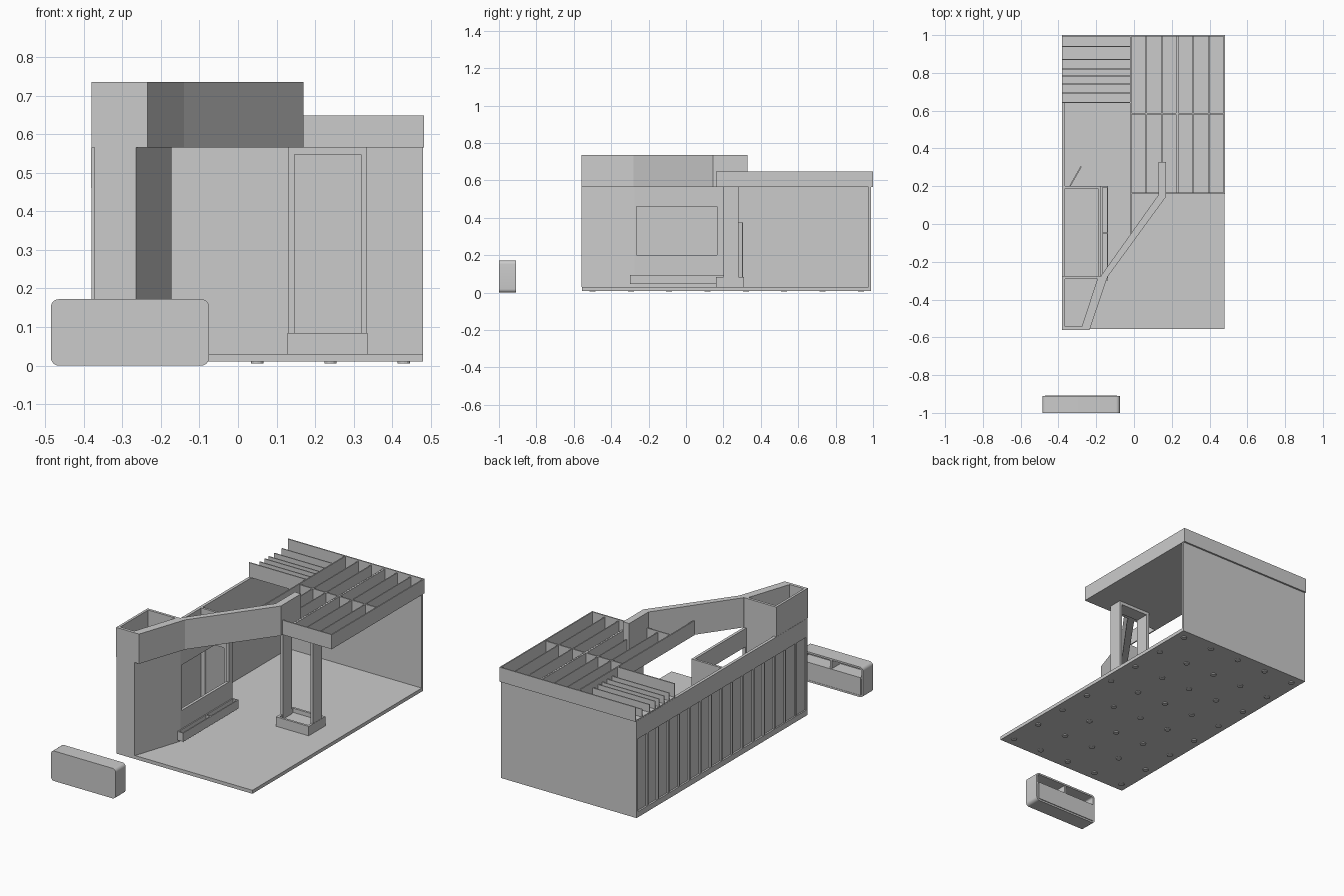
import bpy, bmesh

def finish(name, bm):
    bmesh.ops.recalc_face_normals(bm, faces=bm.faces)
    me = bpy.data.meshes.new(name)
    bm.to_mesh(me)
    bm.free()
    ob = bpy.data.objects.new(name, me)
    bpy.context.collection.objects.link(ob)
    return ob

def boxes(name, items):
    """One object from boxes given as (x0, x1, y0, y1, z0, z1)."""
    bm = bmesh.new()
    for x0, x1, y0, y1, z0, z1 in items:
        vs = bmesh.ops.create_cube(bm, size=1)['verts']
        for v in vs:
            v.co = ((x0 + x1) / 2 + v.co.x * (x1 - x0),
                    (y0 + y1) / 2 + v.co.y * (y1 - y0),
                    (z0 + z1) / 2 + v.co.z * (z1 - z0))
    return finish(name, bm)

def prism(name, pts, z0, z1):
    """Vertical extrusion of a plan outline."""
    bm = bmesh.new()
    lo = [bm.verts.new((x, y, z0)) for x, y in pts]
    hi = [bm.verts.new((x, y, z1)) for x, y in pts]
    n = len(pts)
    bm.faces.new(lo)
    bm.faces.new(hi)
    for i in range(n):
        j = (i + 1) % n
        bm.faces.new((lo[i], lo[j], hi[j], hi[i]))
    return finish(name, bm)

def tube(name, outer, inner, z0, z1):
    """Hollow vertical extrusion, open at top and bottom."""
    bm = bmesh.new()
    loops = [[bm.verts.new((x, y, z)) for x, y in p]
             for p, z in ((outer, z0), (outer, z1), (inner, z1), (inner, z0))]
    n = len(outer)
    for k in range(4):
        a, b = loops[k], loops[(k + 1) % 4]
        for i in range(n):
            j = (i + 1) % n
            bm.faces.new((a[i], a[j], b[j], b[i]))
    return finish(name, bm)

def rect(x0, x1, y0, y1):
    return [(x0, y0), (x1, y0), (x1, y1), (x0, y1)]

# Floor platform and its levelling feet
boxes("floor", [(-0.38, 0.48, -0.555, 0.99, 0.01, 0.03)])
bm = bmesh.new()
for i in range(5):
    for j in range(8):
        r = bmesh.ops.create_cone(bm, cap_ends=True, segments=12, radius1=0.016, radius2=0.016, depth=0.006)
        bmesh.ops.translate(bm, verts=r['verts'], vec=(-0.33 + i * 0.19, -0.5 + j * 0.205, 0.008))
finish("floor_feet", bm)

# Back wall, left wall with outside studs
boxes("back_wall", [(-0.38, 0.48, 0.977, 0.99, 0.03, 0.565)])
boxes("left_wall", [(-0.37, -0.364, -0.555, 0.98, 0.03, 0.565)])
n = 17
step = (0.99 + 0.555 - 0.01) / (n - 1)
studs = [(-0.38, -0.37, -0.555 + i * step, -0.545 + i * step, 0.03, 0.46) for i in range(n)]
studs.append((-0.38, -0.37, -0.555, 0.99, 0.03, 0.042))
boxes("left_wall_studs", studs)
boxes("left_wall_top_board", [(-0.381, -0.37, -0.555, 0.99, 0.46, 0.565)])

# Hollow corner tower
tube("corner_tower",
     [(-0.38, -0.56), (-0.265, -0.56), (-0.172, -0.275), (-0.38, -0.275)],
     [(-0.366, -0.543), (-0.277, -0.543), (-0.193, -0.29), (-0.366, -0.29)], 0.565, 0.735)
tube("corner_tower_base",
     [(-0.372, -0.56), (-0.265, -0.56), (-0.172, -0.275), (-0.372, -0.275)],
     [(-0.364, -0.543), (-0.277, -0.543), (-0.193, -0.29), (-0.364, -0.29)], 0.03, 0.565)

# Angled header running from the tower to the portal
prism("angled_header",
      [(-0.235, -0.56), (-0.14, -0.28), (0.17, 0.145), (0.17, 0.328), (0.13, 0.328),
       (0.13, 0.155), (-0.172, -0.27), (-0.265, -0.56)], 0.565, 0.735)

# Small room: side wall with window, rear wall with doorway
X0, X1 = -0.19, -0.174
boxes("room_side_wall", [
    (X0, X1, -0.28, 0.2, 0.03, 0.2), (X0, X1, -0.28, 0.2, 0.46, 0.565),
    (X0, X1, -0.28, -0.265, 0.2, 0.46), (X0, X1, 0.165, 0.2, 0.2, 0.46)])
boxes("room_rear_wall", [
    (-0.365, -0.34, 0.187, 0.2, 0.03, 0.375), (-0.22, X0, 0.187, 0.2, 0.03, 0.375),
    (-0.365, X0, 0.187, 0.2, 0.375, 0.565)])
prism("open_door", [(-0.343, 0.2), (-0.337, 0.198), (-0.277, 0.303), (-0.283, 0.306)], 0.032, 0.375)

# Tray shelf under the window
boxes("window_tray", [
    (X1, -0.137, -0.3, 0.2, 0.045, 0.057), (X1, -0.168, -0.3, 0.2, 0.057, 0.095),
    (-0.143, -0.137, -0.3, 0.2, 0.057, 0.095), (-0.168, -0.143, -0.3, -0.294, 0.057, 0.095),
    (-0.168, -0.143, -0.05, -0.044, 0.057, 0.095), (-0.168, -0.143, 0.194, 0.2, 0.057, 0.095)])

# Portal frame standing in a shallow box
boxes("portal_frame", [
    (0.13, 0.146, 0.2, 0.28, 0.03, 0.565), (0.319, 0.335, 0.2, 0.28, 0.03, 0.565),
    (0.146, 0.319, 0.2, 0.28, 0.547, 0.565)])
tube("portal_base_box", rect(0.129, 0.336, 0.16, 0.31), rect(0.142, 0.323, 0.173, 0.297), 0.03, 0.084)
boxes("portal_base_fill", [(0.142, 0.323, 0.173, 0.297, 0.03, 0.06)])

# Roof: ceiling panels, fascia boards and joists
Z0, Z1, T = 0.565, 0.648, 0.007
boxes("ceiling", [(-0.02, 0.48, 0.16, 1.0, Z0, 0.571), (-0.38, -0.02, 0.64, 1.0, Z0, 0.571)])
boxes("roof_fascia", [
    (-0.38, 0.482, 1 - T, 1.0, Z0, Z1), (0.482 - T, 0.482, 0.16, 1 - T, Z0, Z1),
    (-0.02, 0.475, 0.16, 0.16 + T, Z0, Z1), (-0.02, -0.02 + T, -0.05, 1 - T, Z0, Z1),
    (-0.38, -0.02, 0.64, 0.64 + T, Z0, Z1)])
joists = [(x - 0.003, x + 0.003, 0.167, 0.993, 0.571, 0.64) for x in (0.065, 0.148, 0.226, 0.233, 0.312, 0.398)]
joists.append((-0.013, 0.475, 0.58, 0.588, 0.571, 0.641))
boxes("right_joists", joists)
boxes("left_joists", [(-0.38, -0.02, y - 0.003, y + 0.003, 0.571, 0.615)
                      for y in (0.695, 0.74, 0.785, 0.82, 0.87, 0.94)])

# Counter: rounded front shell, open at the back
counter = boxes("counter", [(-0.485, -0.075, -1.0, -0.91, 0.0, 0.172)])
bm = bmesh.new()
bm.from_mesh(counter.data)
edges = [e for e in bm.edges if abs(e.verts[0].co.y - e.verts[1].co.y) > 0.05]
bmesh.ops.bevel(bm, geom=edges, offset=0.02, segments=6, profile=0.5, affect='EDGES')
back = [f for f in bm.faces if f.normal.y > 0.9]
bmesh.ops.inset_region(bm, faces=back, thickness=0.01)
back = [f for f in bm.faces if f.normal.y > 0.9 and len(f.verts) > 4]
r = bmesh.ops.extrude_discrete_faces(bm, faces=back)
for f in r['faces']:
    bmesh.ops.translate(bm, verts=f.verts, vec=(0, -0.08, 0))
bm.to_mesh(counter.data)
bm.free()
bpy.context.view_layer.objects.active = counter
counter.select_set(True)
bpy.ops.object.shade_smooth_by_angle()
boxes("counter_inside", [
    (-0.285, -0.275, -0.99, -0.912, 0.01, 0.162), (-0.475, -0.085, -0.99, -0.912, 0.105, 0.113),
    (-0.47, -0.09, -0.918, -0.908, 0.012, 0.113)])
